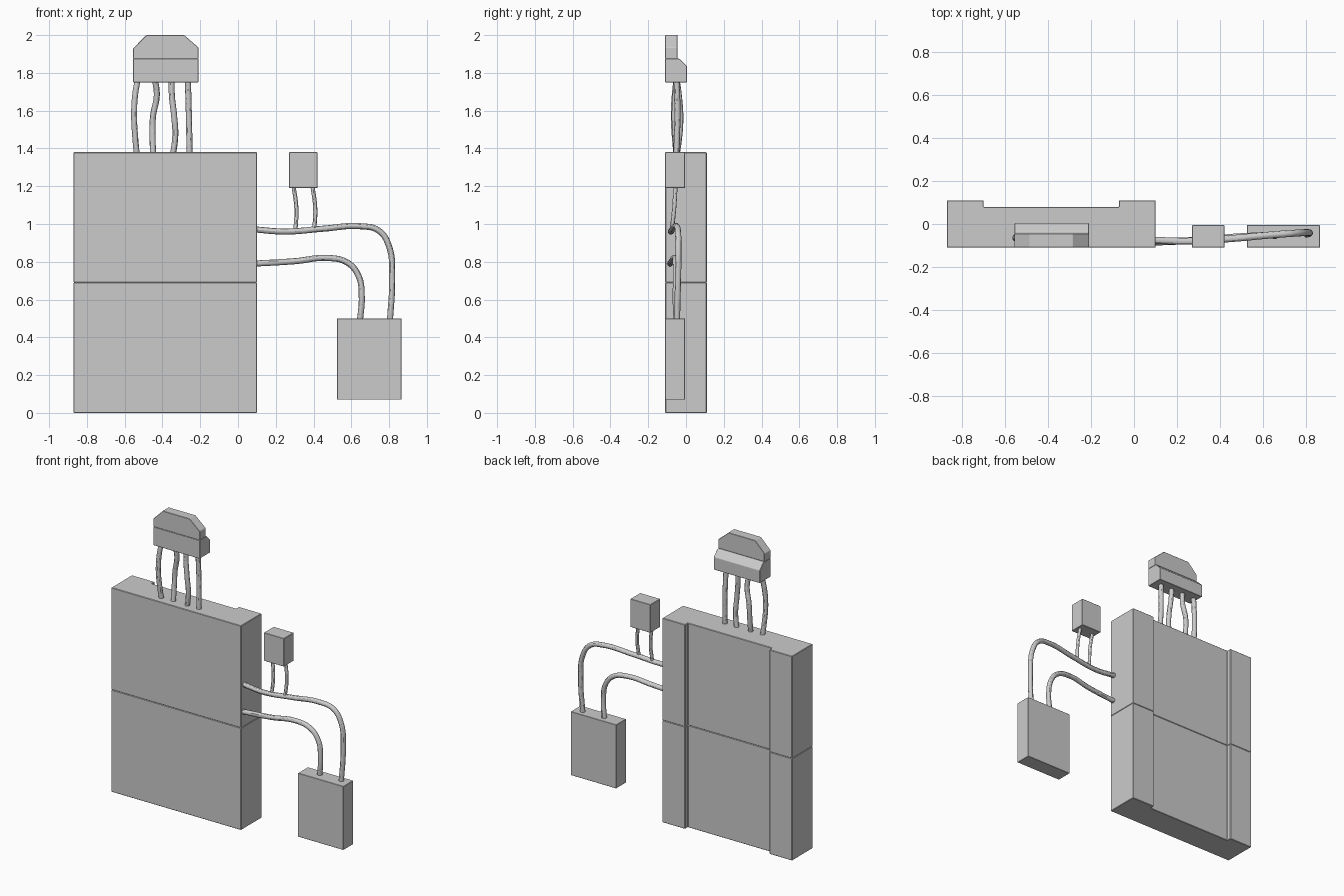
import bpy, bmesh
from mathutils import Vector

if "Cube" in bpy.data.objects:
    bpy.data.objects.remove(bpy.data.objects["Cube"])


def prism(name, pts, axis, lo, hi, bevel=0.002):
    """Extrude a closed 2D profile along an axis (x: pts are y,z / y: x,z / z: x,y)."""
    def place(p, d):
        return {'x': (d, p[0], p[1]), 'y': (p[0], d, p[1]), 'z': (p[0], p[1], d)}[axis]
    bm = bmesh.new()
    face = bm.faces.new([bm.verts.new(place(p, lo)) for p in pts])
    ext = bmesh.ops.extrude_face_region(bm, geom=[face])
    shift = Vector(place((0, 0), hi - lo))
    bmesh.ops.translate(bm, vec=shift,
                        verts=[g for g in ext['geom'] if isinstance(g, bmesh.types.BMVert)])
    bmesh.ops.recalc_face_normals(bm, faces=bm.faces)
    me = bpy.data.meshes.new(name)
    bm.to_mesh(me)
    bm.free()
    ob = bpy.data.objects.new(name, me)
    bpy.context.collection.objects.link(ob)
    mod = ob.modifiers.new("edge_bevel", 'BEVEL')
    mod.width = bevel
    mod.segments = 1
    return ob


def box(name, x0, x1, y0, y1, z0, z1):
    return prism(name, [(x0, y0), (x1, y0), (x1, y1), (x0, y1)], 'z', z0, z1)


def wire(name, pts, radius):
    """Round smooth cable through the given points."""
    cu = bpy.data.curves.new(name, 'CURVE')
    cu.dimensions = '3D'
    cu.bevel_depth = radius
    cu.bevel_resolution = 4
    cu.resolution_u = 8
    cu.use_fill_caps = True
    sp = cu.splines.new('BEZIER')
    sp.bezier_points.add(len(pts) - 1)
    for bp, p in zip(sp.bezier_points, pts):
        bp.co = p
        bp.handle_left_type = bp.handle_right_type = 'AUTO'
    ob = bpy.data.objects.new(name, cu)
    bpy.context.collection.objects.link(ob)
    bpy.ops.object.select_all(action='DESELECT')
    ob.select_set(True)
    bpy.context.view_layer.objects.active = ob
    bpy.ops.object.convert(target='MESH')
    bpy.ops.object.shade_smooth_by_angle()


# Main body: two stacked halves with a recessed back
body = [(-0.87, -0.11), (0.10, -0.11), (0.10, 0.11), (-0.07, 0.11),
        (-0.07, 0.08), (-0.70, 0.08), (-0.70, 0.11), (-0.87, 0.11)]
prism("lower_body", body, 'z', 0.0, 0.69, 0.003)
prism("upper_body", body, 'z', 0.69, 1.38, 0.003)

# Top plug: chamfered base and clipped plate
prism("plug_base", [(-0.11, 1.75), (0.005, 1.75), (0.005, 1.835),
                    (-0.035, 1.875), (-0.11, 1.875)], 'x', -0.555, -0.21)
prism("plug_plate", [(-0.555, 1.875), (-0.21, 1.875), (-0.21, 1.935), (-0.285, 2.0),
                     (-0.485, 2.0), (-0.555, 1.93)], 'y', -0.11, -0.045)

# Small connector and hanging block
box("small_connector", 0.27, 0.42, -0.11, -0.005, 1.19, 1.38)
box("side_block", 0.525, 0.865, -0.11, -0.005, 0.07, 0.50)

# Four wires from body to plug: x and y at each height
heights = (1.36, 1.47, 1.57, 1.68, 1.77)
plug_wires = [
    ((-0.535, -0.545, -0.55, -0.545, -0.53), (-0.05, -0.06, -0.065, -0.06, -0.05)),
    ((-0.45, -0.452, -0.45, -0.43, -0.44), (-0.05, -0.035, -0.03, -0.038, -0.05)),
    ((-0.345, -0.332, -0.338, -0.35, -0.352), (-0.05, -0.055, -0.06, -0.055, -0.05)),
    ((-0.257, -0.258, -0.26, -0.263, -0.265), (-0.05, -0.048, -0.045, -0.047, -0.05)),
]
for i, (xs, ys) in enumerate(plug_wires):
    wire(f"plug_wire_{i + 1}", list(zip(xs, ys, heights)), 0.016)

# Cables from body side to hanging block
wire("upper_cable", [(0.08, -0.075, 0.972), (0.25, -0.08, 0.96), (0.45, -0.068, 0.975),
                     (0.65, -0.05, 0.988), (0.745, -0.043, 0.965), (0.8, -0.04, 0.88),
                     (0.816, -0.042, 0.72), (0.804, -0.048, 0.48)], 0.016)
wire("lower_cable", [(0.08, -0.085, 0.79), (0.30, -0.075, 0.803), (0.48, -0.06, 0.82),
                     (0.58, -0.055, 0.795), (0.638, -0.052, 0.725),
                     (0.655, -0.055, 0.62), (0.645, -0.05, 0.48)], 0.016)

# Thin wires from upper cable to small connector
for i, (dx, z0) in enumerate([(0.0, 0.963), (0.1, 0.972)]):
    wire(f"connector_wire_{i + 1}", [(0.304 + dx, -0.075, z0), (0.309 + dx, -0.063, 1.08),
                                     (0.293 + dx, -0.055, 1.21)], 0.011)
